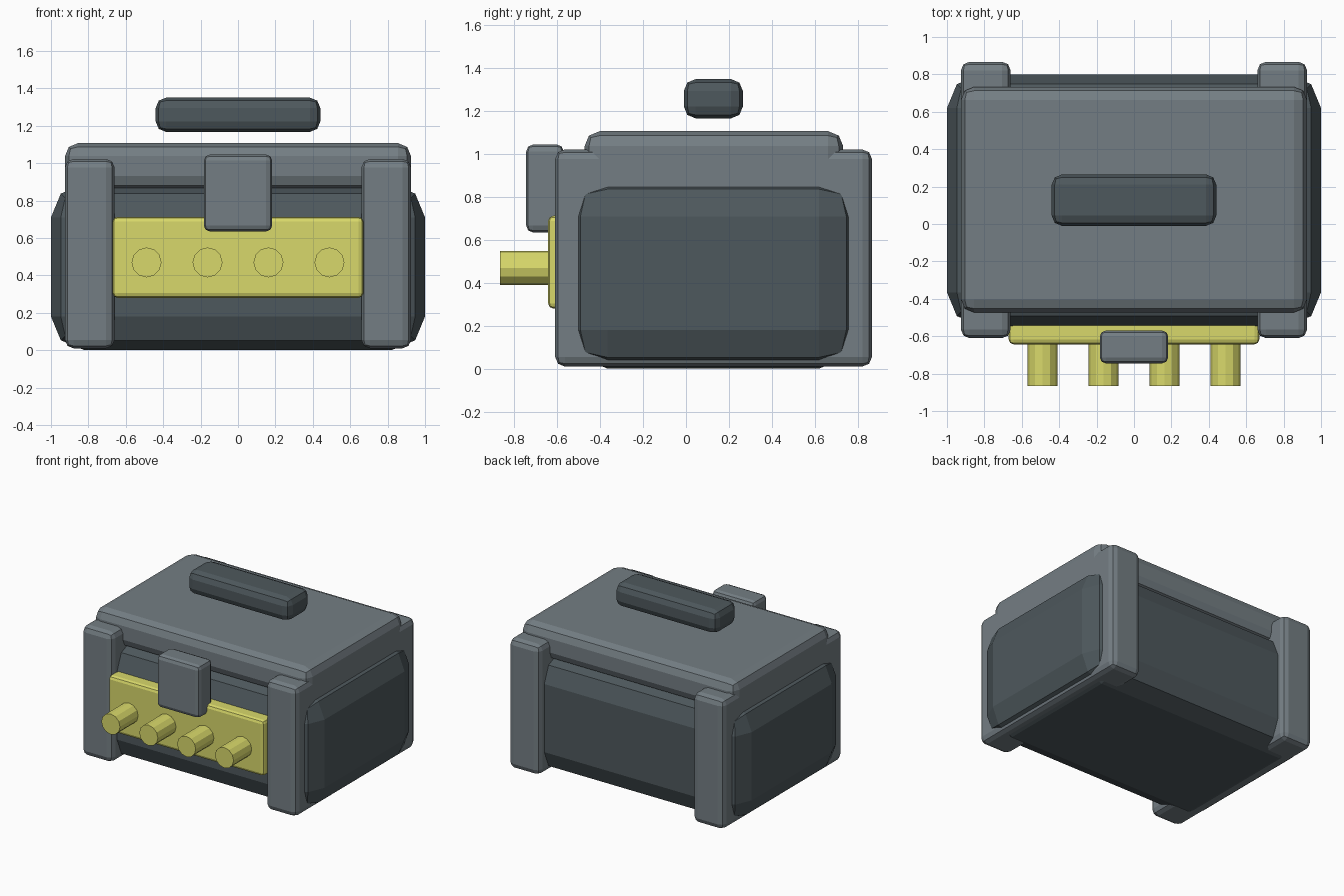
import bpy, bmesh, math
from mathutils import Matrix, Vector

if "Cube" in bpy.data.objects:
    bpy.data.objects.remove(bpy.data.objects["Cube"])


def material(name, rgb):
    m = bpy.data.materials.new(name)
    m.diffuse_color = (*rgb, 1)
    m.use_nodes = True
    m.node_tree.nodes["Principled BSDF"].inputs["Base Color"].default_value = m.diffuse_color
    return m


DARK = material("dark_slate", (0.076, 0.098, 0.109))
GREY = material("steel_grey", (0.175, 0.208, 0.229))
YELLOW = material("dull_yellow", (0.69, 0.69, 0.145))


def finish(name, bm, mat):
    mesh = bpy.data.meshes.new(name)
    bm.to_mesh(mesh)
    bm.free()
    mesh.materials.append(mat)
    obj = bpy.data.objects.new(name, mesh)
    bpy.context.collection.objects.link(obj)
    return obj


def rounded_box(name, low, high, bevel, mat):
    """Box between two corners with two-step bevelled edges."""
    low, high = Vector(low), Vector(high)
    bm = bmesh.new()
    bmesh.ops.create_cube(bm, size=1, matrix=Matrix.Translation((low + high) / 2)
                          @ Matrix.Diagonal((*(high - low), 1)))
    bmesh.ops.bevel(bm, geom=bm.edges[:], offset=bevel, offset_type='OFFSET',
                    segments=2, profile=0.5, affect='EDGES')
    return finish(name, bm, mat)


# Chest body, pushing out through the side frames
rounded_box("body", (-1, -0.545, 0), (1, 0.80, 0.89), 0.18, DARK)

# Side frames
for side, x0, x1 in (("left", -0.925, -0.66), ("right", 0.66, 0.925)):
    rounded_box(side + "_frame", (x0, -0.61, 0.01), (x1, 0.867, 1.022), 0.045, GREY)

# Lid, latch and floating handle
rounded_box("lid", (-0.925, -0.473, 0.86), (0.925, 0.733, 1.107), 0.07, GREY)
rounded_box("latch", (-0.183, -0.745, 0.635), (0.183, -0.57, 1.045), 0.032, GREY)
rounded_box("handle", (-0.44, -0.01, 1.167), (0.44, 0.265, 1.35), 0.055, DARK)

# Front plate with a row of pegs
rounded_box("front_plate", (-0.67, -0.643, 0.28), (0.67, -0.50, 0.713), 0.025, YELLOW)
for i in range(4):
    bm = bmesh.new()
    bmesh.ops.create_cone(bm, cap_ends=True, segments=12, radius1=0.08, radius2=0.08,
                          depth=0.29,
                          matrix=Matrix.Translation((-0.489 + 0.326 * i, -0.722, 0.469))
                          @ Matrix.Rotation(math.pi / 2, 4, 'X'))
    finish(f"peg_{i + 1}", bm, YELLOW)
